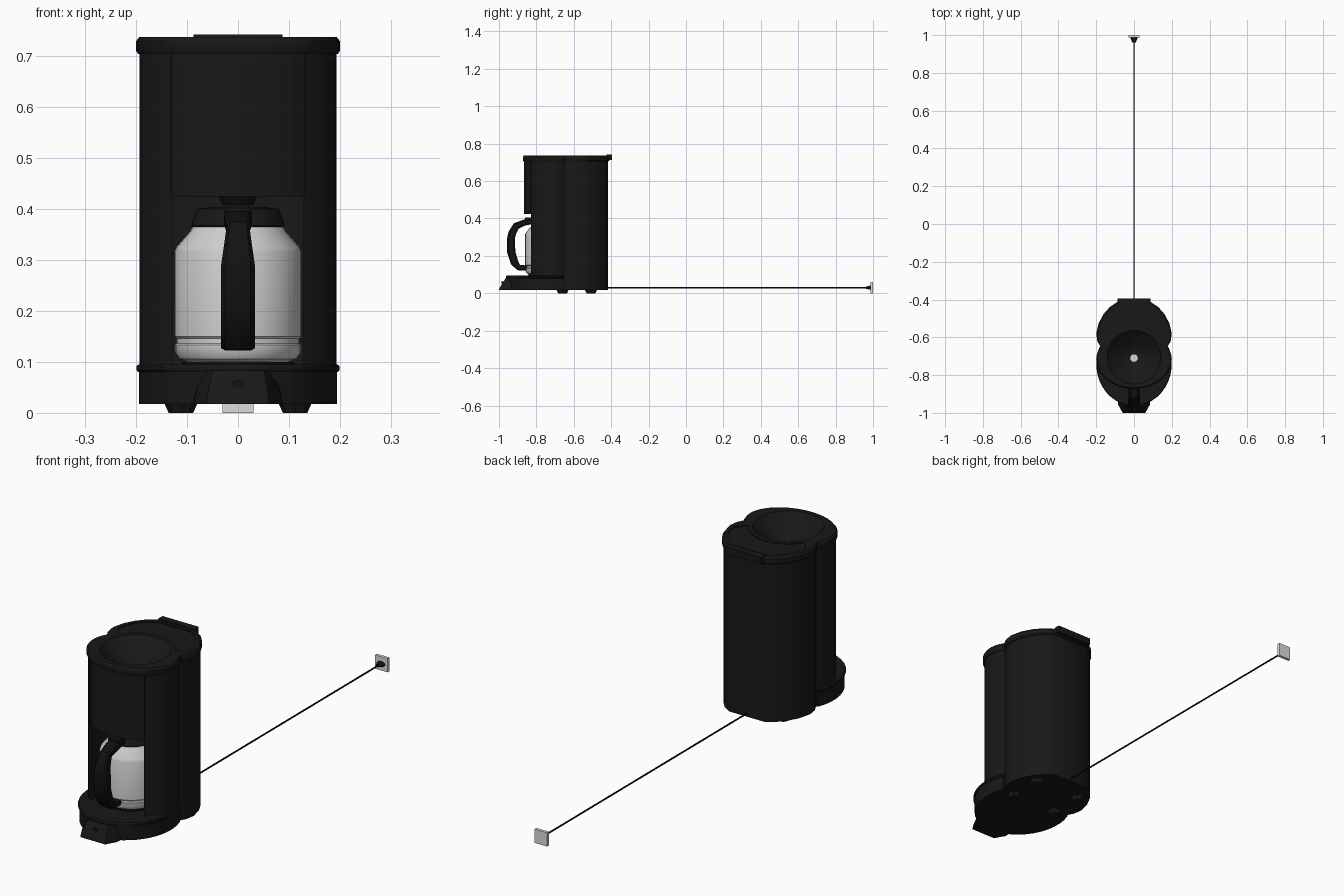
import bpy, bmesh, math
from mathutils import Vector

if "Cube" in bpy.data.objects:
    bpy.data.objects.remove(bpy.data.objects["Cube"])


def material(name, v):
    m = bpy.data.materials.new(name)
    m.diffuse_color = (v, v, v, 1)
    m.use_nodes = True
    m.node_tree.nodes["Principled BSDF"].inputs["Base Color"].default_value = m.diffuse_color
    return m


BLACK = material("black plastic", 0.009)
DARK = material("dark plastic", 0.006)
GLASS = material("pale glass", 0.62)
PLATE = material("light grey", 0.72)


def shade(ob, angle=35):
    bpy.ops.object.select_all(action='DESELECT')
    ob.select_set(True)
    bpy.context.view_layer.objects.active = ob
    bpy.ops.object.shade_smooth_by_angle(angle=math.radians(angle))


def loft(name, rings, mat):
    """Skin closed rings of points and cap both ends."""
    bm = bmesh.new()
    vs = [[bm.verts.new(p) for p in r] for r in rings]
    n = len(vs[0])
    for a, b in zip(vs, vs[1:]):
        for i in range(n):
            j = (i + 1) % n
            bm.faces.new((a[i], a[j], b[j], b[i]))
    bm.faces.new(vs[0])
    bm.faces.new(vs[-1])
    bmesh.ops.recalc_face_normals(bm, faces=bm.faces[:])
    me = bpy.data.meshes.new(name)
    bm.to_mesh(me)
    bm.free()
    ob = bpy.data.objects.new(name, me)
    bpy.context.collection.objects.link(ob)
    me.materials.append(mat)
    shade(ob)
    return ob


def prism(name, outline, levels, mat):
    """Stack of (z, inset) copies of an outline."""
    cy = sum(p[1] for p in outline) / len(outline)
    rings = [[(x * (1 - s / 0.2), cy + (y - cy) * (1 - s / 0.2), z) for x, y in outline]
             for z, s in levels]
    return loft(name, rings, mat)


def lathe(name, profile, mat, centre=(0, 0, 0), seg=32, along_y=False, wide=1):
    rings = []
    for r, h in profile:
        ring = []
        for i in range(seg):
            a = 2 * math.pi * i / seg
            u, v = wide * r * math.cos(a), r * math.sin(a)
            ring.append(Vector((u, h, v) if along_y else (u, v, h)) + Vector(centre))
        rings.append(ring)
    return loft(name, rings, mat)


def box(name, lo, hi, mat):
    pts = [(lo[0], lo[1]), (hi[0], lo[1]), (hi[0], hi[1]), (lo[0], hi[1])]
    return loft(name, [[(x, y, z) for x, y in pts] for z in (lo[2], hi[2])], mat)


def cut(ob, cutter):
    m = ob.modifiers.new("cut", 'BOOLEAN')
    m.operation, m.solver, m.object = 'DIFFERENCE', 'EXACT', cutter
    bpy.context.view_layer.objects.active = ob
    bpy.ops.object.modifier_apply(modifier=m.name)
    cutter.hide_render = True
    bpy.data.objects.remove(cutter)
    shade(ob)


def mirrored(half):
    return half + [(-x, y) for x, y in reversed(half)]


def outline(w, front):
    """Figure-of-eight footprint: rounded rear lobe, waist, elliptical front lobe."""
    d = w - 0.193
    half = [(0.085, -0.417 + d), (0.122 + d, -0.44), (0.155 + d, -0.478), (0.18 + d, -0.525),
            (w, -0.58), (0.187 + d, -0.62), (0.172 + d, -0.648)]
    for i in range(13):
        a = math.radians(-28 + i * 118 / 13)
        half.append((w * math.cos(a), -0.72 - front * math.sin(a)))
    return half + [(0, -0.72 - front)] + [(-x, y) for x, y in reversed(half)]


def front_lobe(w, reach):
    """Front part of the base, cut straight across at the waist."""
    angles = [math.radians(-203 + i * 226 / 24) for i in range(25)]
    return [(w * math.cos(a), -0.74 + reach * math.sin(a)) for a in angles]


# Tower with the carafe bay and the funnel bowl cut out
tower = prism("tower", outline(0.193, 0.147), [(0.017, 0), (0.708, 0)], BLACK)
cut(tower, box("bay_cutter", (-0.128, -1.1, 0.09), (0.128, -0.6, 0.424), BLACK))
lid = prism("top_lid", outline(0.2, 0.152),
            [(0.704, 0.004), (0.71, 0), (0.729, 0), (0.737, 0.006)], BLACK)
bowl = [(0.018, 0.655), (0.05, 0.665), (0.085, 0.688), (0.12, 0.715), (0.143, 0.738), (0.145, 0.78)]
for part in (tower, lid):
    cut(part, lathe("bowl_cutter", bowl, BLACK, (0, -0.705, 0)))
lathe("funnel_outlet", [(0.02, 0.654), (0.02, 0.66)], PLATE, (0, -0.71, 0), 16)

# Slightly sunken water tank cover behind the bowl
half = [(0.075, -0.437), (0.11, -0.455), (0.142, -0.49), (0.165, -0.535), (0.173, -0.58)]
half += [(0.16 * math.cos(math.radians(a)), -0.705 + 0.16 * math.sin(math.radians(a)))
         for a in range(32, 90, 8)]
cut(lid, prism("cover_cutter", mirrored(half), [(0.732, 0), (0.76, 0)], BLACK))
box("lid_hinge", (-0.087, -0.425, 0.712), (0.087, -0.395, 0.742), BLACK)

# Seams where the filter basket meets the side arms
for s in (-1, 1):
    box("basket_seam", (s * 0.13 - 0.001, -0.831, 0.424), (s * 0.13 + 0.001, -0.8, 0.704), DARK)

# Base with rounded lip and sloping control tab
prism("base", front_lobe(0.195, 0.215), [(0.017, 0), (0.088, 0)], BLACK)
prism("base_lip", front_lobe(0.2, 0.222), [(0.08, 0.004), (0.084, 0), (0.091, 0), (0.095, 0.004)], BLACK)


def tab_ring(z, y, k):
    pts = [(-0.088, -0.9), (-0.085, y + 0.045), (-0.06, y), (0.06, y), (0.085, y + 0.045), (0.088, -0.9)]
    return [(x * k, yy, z) for x, yy in pts]


loft("control_tab", [tab_ring(0.017, -1.0, 1), tab_ring(0.03, -0.996, 1),
                     tab_ring(0.083, -0.963, 0.85)], BLACK)
lathe("switch", [(0.008, -0.986), (0.007, -0.981), (0.007, -0.965)], DARK, (0, 0, 0.057), 12, True, 1.6)

# Feet
for x in (-0.112, 0.112):
    for y in (-0.66, -0.508):
        lathe("foot", [(0.024, 0.0), (0.033, 0.02)], BLACK, (x, y, 0), 8)

# Carafe: hot plate, glass, lid and drip nozzle
C = (0, -0.735, 0)
lathe("hot_plate", [(0.11, 0.088), (0.11, 0.1)], DARK, C)
lathe("carafe_glass", [(0.1, 0.1), (0.115, 0.106), (0.124, 0.12), (0.124, 0.133), (0.121, 0.136),
                       (0.121, 0.146), (0.125, 0.15), (0.125, 0.315), (0.121, 0.325),
                       (0.094, 0.356), (0.088, 0.367)], GLASS, C)
lathe("carafe_lid", [(0.088, 0.363), (0.091, 0.368), (0.088, 0.38), (0.08, 0.4), (0.05, 0.404)], BLACK, C)
lathe("drip_nozzle", [(0.03, 0.408), (0.04, 0.43)], DARK, C, 16)

# Handle: bevelled section swept along a C path (y, z, half width, half thickness)
path = [(-0.80, 0.388, 0.027, 0.014), (-0.865, 0.378, 0.027, 0.016), (-0.908, 0.36, 0.022, 0.019),
        (-0.93, 0.32, 0.028, 0.021), (-0.936, 0.29, 0.033, 0.021), (-0.934, 0.22, 0.033, 0.022),
        (-0.917, 0.165, 0.033, 0.021), (-0.895, 0.138, 0.033, 0.016), (-0.85, 0.135, 0.033, 0.013)]
section = [(-1, -0.6), (-0.75, -1), (0.75, -1), (1, -0.6), (1, 0.6), (0.75, 1), (-0.75, 1), (-1, 0.6)]
rings = []
for i, (y, z, w, t) in enumerate(path):
    a, b = path[max(i - 1, 0)], path[min(i + 1, len(path) - 1)]
    d = Vector((b[0] - a[0], b[1] - a[1])).normalized()
    n = Vector((-d.y, d.x)) * t
    rings.append([(u * w, y + n.x * v, z + n.y * v) for u, v in section])
loft("carafe_handle", rings, DARK)
box("thumb_rest", (-0.024, -0.86, 0.38), (0.024, -0.81, 0.405), DARK)

# Power cord, plug and wall plate
lathe("power_cord", [(0.0035, -0.43), (0.0035, 0.97)], DARK, (0, 0, 0.03), 8, True)
lathe("plug", [(0.006, 0.962), (0.008, 0.972), (0.011, 0.982), (0.011, 0.99)], DARK,
      (0, 0, 0.03), 12, True, 1.7)
box("wall_plate", (-0.03, 0.987, 0.0), (0.03, 1.0, 0.06), PLATE)
